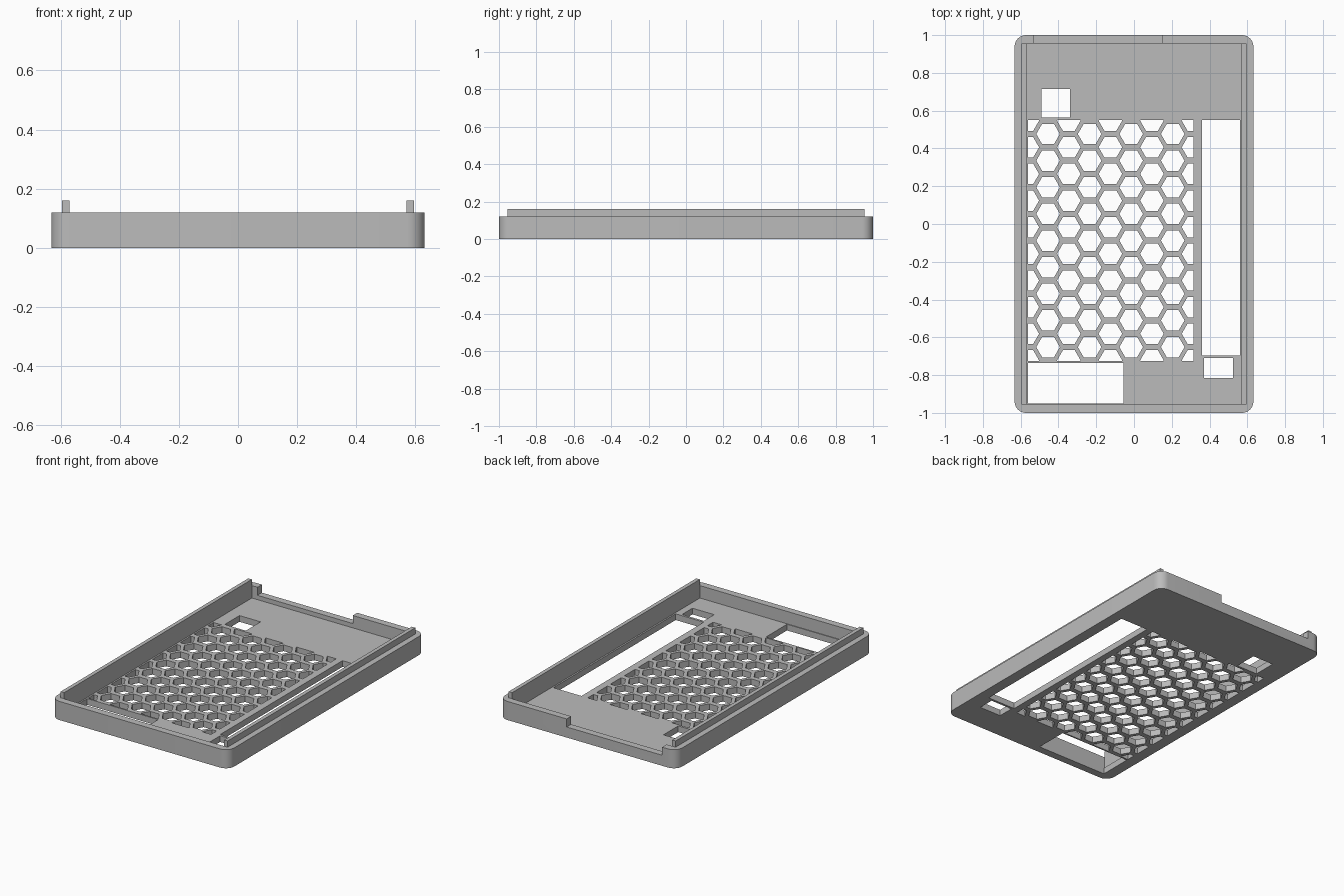
import bpy, bmesh, math
from mathutils import Vector

if "Cube" in bpy.data.objects:
    bpy.data.objects.remove(bpy.data.objects["Cube"], do_unlink=True)

grey = bpy.data.materials.new("plain_grey")
grey.use_nodes = True
grey.diffuse_color = (0.5, 0.5, 0.5, 1)
grey.node_tree.nodes["Principled BSDF"].inputs["Base Color"].default_value = (0.5, 0.5, 0.5, 1)

HALF_X, HALF_Y, RIM = 0.632, 1.0, 0.12
CAVITY_X, CAVITY_Y, FLOOR = 0.595, 0.955, 0.04


def make_object(name, bm):
    bmesh.ops.recalc_face_normals(bm, faces=bm.faces)
    mesh = bpy.data.meshes.new(name)
    bm.to_mesh(mesh)
    bm.free()
    mesh.materials.append(grey)
    obj = bpy.data.objects.new(name, mesh)
    bpy.context.collection.objects.link(obj)
    return obj


def add_box(bm, x0, x1, y0, y1, z0, z1):
    verts = bmesh.ops.create_cube(bm, size=1)["verts"]
    for v in verts:
        v.co = Vector((x1 if v.co.x > 0 else x0,
                       y1 if v.co.y > 0 else y0,
                       z1 if v.co.z > 0 else z0))


def box(name, *bounds):
    bm = bmesh.new()
    add_box(bm, *bounds)
    return make_object(name, bm)


def activate(obj):
    bpy.ops.object.select_all(action='DESELECT')
    obj.select_set(True)
    bpy.context.view_layer.objects.active = obj


def cut(target, cutter):
    cutter.hide_render = True
    mod = target.modifiers.new("cut", 'BOOLEAN')
    mod.operation = 'DIFFERENCE'
    mod.solver = 'EXACT'
    mod.object = cutter
    activate(target)
    bpy.ops.object.modifier_apply(modifier=mod.name)
    bpy.data.objects.remove(cutter, do_unlink=True)


# Tray body with rounded upright corners
bm = bmesh.new()
add_box(bm, -HALF_X, HALF_X, -HALF_Y, HALF_Y, 0, RIM)
upright = [e for e in bm.edges if abs(e.verts[0].co.z - e.verts[1].co.z) > 0.05]
bmesh.ops.bevel(bm, geom=upright, offset=0.06, segments=8, profile=0.5, affect='EDGES')
tray = make_object("tray", bm)

# Inner cavity and the lowered stretch of the back wall
cut(tray, box("cavity_cutter", -CAVITY_X, CAVITY_X, -CAVITY_Y, CAVITY_Y, FLOOR, 0.3))
cut(tray, box("notch_cutter", -0.53, 0.15, 0.9, 1.1, 0.068, 0.3))

# Rectangular openings through the floor
bm = bmesh.new()
for x0, x1, y0, y1 in [(-0.49, -0.34, 0.565, 0.715),
                       (0.36, 0.56, -0.695, 0.55),
                       (0.37, 0.525, -0.815, -0.71),
                       (-0.56, -0.055, -0.95, -0.735)]:
    add_box(bm, x0, x1, y0, y1, -0.1, 0.08)
cut(tray, make_object("opening_cutter", bm))

# Honeycomb vent: a hexagon grid trimmed to a rectangle, then extruded
PITCH_X, PITCH_Y, RADIUS = 0.11, 0.141, 0.0625
bm = bmesh.new()
for col in range(9):
    shift = 0.5 if col % 2 == 0 else 0
    for row in range(10):
        cx = -0.565 + col * PITCH_X
        cy = 0.4765 + (shift - row) * PITCH_Y
        if cy < -0.74:
            continue
        bm.faces.new([bm.verts.new((cx + RADIUS * math.cos(k * math.pi / 3),
                                    cy + RADIUS * math.sin(k * math.pi / 3), -0.1))
                      for k in range(6)])
for point, normal in [((-0.56, 0, 0), (-1, 0, 0)), ((0.315, 0, 0), (1, 0, 0)),
                      ((0, 0.55, 0), (0, 1, 0)), ((0, -0.725, 0), (0, -1, 0))]:
    bmesh.ops.bisect_plane(bm, geom=bm.verts[:] + bm.edges[:] + bm.faces[:], dist=1e-5,
                           plane_co=point, plane_no=normal, clear_outer=True)
top = bmesh.ops.extrude_face_region(bm, geom=bm.faces[:])["geom"]
bmesh.ops.translate(bm, vec=(0, 0, 0.18),
                    verts=[g for g in top if isinstance(g, bmesh.types.BMVert)])
bmesh.ops.holes_fill(bm, edges=[e for e in bm.edges if e.is_boundary], sides=0)
cut(tray, make_object("honeycomb_cutter", bm))

# Raised guide rails along both long walls
for side, x0, x1 in [("left", 0.57, CAVITY_X), ("right", -CAVITY_X, -0.57)]:
    box(side + "_rail", x0, x1, -CAVITY_Y, CAVITY_Y, FLOOR, 0.16)

activate(tray)
bpy.ops.object.shade_smooth_by_angle(angle=math.radians(30))
